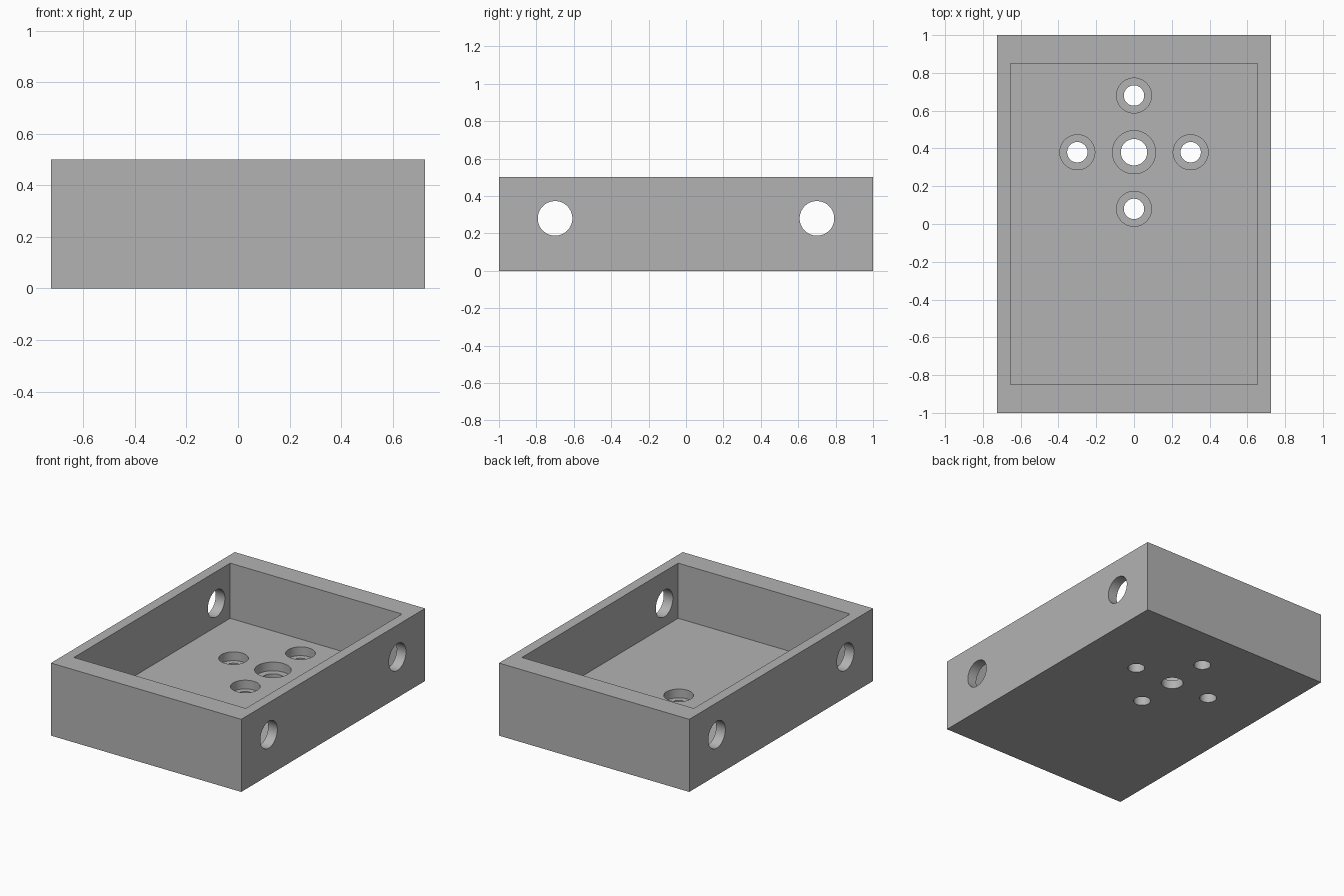
import bpy
import math

if "Cube" in bpy.data.objects:
    bpy.data.objects.remove(bpy.data.objects["Cube"], do_unlink=True)

WIDTH, LENGTH, HEIGHT = 1.45, 2.0, 0.5
FLOOR = 0.12      # thickness of the tray floor
LEDGE = 0.06      # height of the step inside each floor hole


def box(name, size, bottom):
    bpy.ops.mesh.primitive_cube_add(size=1, location=(0, 0, bottom + size[2] / 2))
    obj = bpy.context.object
    obj.name = name
    obj.scale = size
    bpy.ops.object.transform_apply(location=True, rotation=True, scale=True)
    return obj


def cylinder(radius, depth, location, rotation=(0, 0, 0)):
    bpy.ops.mesh.primitive_cylinder_add(
        vertices=64, radius=radius, depth=depth, location=location, rotation=rotation)
    return bpy.context.object


def cut(body, cutter):
    cutter.hide_render = True
    mod = body.modifiers.new("cut", 'BOOLEAN')
    mod.operation = 'DIFFERENCE'
    mod.solver = 'EXACT'
    mod.object = cutter
    bpy.ops.object.select_all(action='DESELECT')
    body.select_set(True)
    bpy.context.view_layer.objects.active = body
    bpy.ops.object.modifier_apply(modifier=mod.name)
    bpy.data.objects.remove(cutter, do_unlink=True)


# Open tray: solid block with a rectangular pocket
tray = box("mounting_tray", (WIDTH, LENGTH, HEIGHT), 0)
cut(tray, box("pocket_cutter", (1.31, 1.7, HEIGHT), FLOOR))

# Round holes through both long side walls
for y in (-0.7, 0.7):
    cut(tray, cylinder(0.0925, 2, (0, y, 0.28), (0, math.pi / 2, 0)))

# Counterbored floor holes: a larger centre one with four around it
CENTRE_Y, SPACING = 0.38, 0.3
holes = [(0, 0, 0.07, 0.114)]
holes += [(dx * SPACING, dy * SPACING, 0.054, 0.0925)
          for dx, dy in ((1, 0), (-1, 0), (0, 1), (0, -1))]
for x, dy, bore, counterbore in holes:
    y = CENTRE_Y + dy
    cut(tray, cylinder(bore, 0.5, (x, y, 0.1)))
    cut(tray, cylinder(counterbore, 0.2, (x, y, LEDGE + 0.1)))

# Plain grey finish
grey = bpy.data.materials.new("plain_grey")
grey.use_nodes = True
colour = (0.45, 0.45, 0.45, 1)
grey.diffuse_color = colour
grey.node_tree.nodes["Principled BSDF"].inputs["Base Color"].default_value = colour
tray.data.materials.clear()
tray.data.materials.append(grey)

# Smooth hole walls, crisp edges
bpy.ops.object.select_all(action='DESELECT')
tray.select_set(True)
bpy.context.view_layer.objects.active = tray
bpy.ops.object.shade_smooth_by_angle(angle=math.radians(30))
